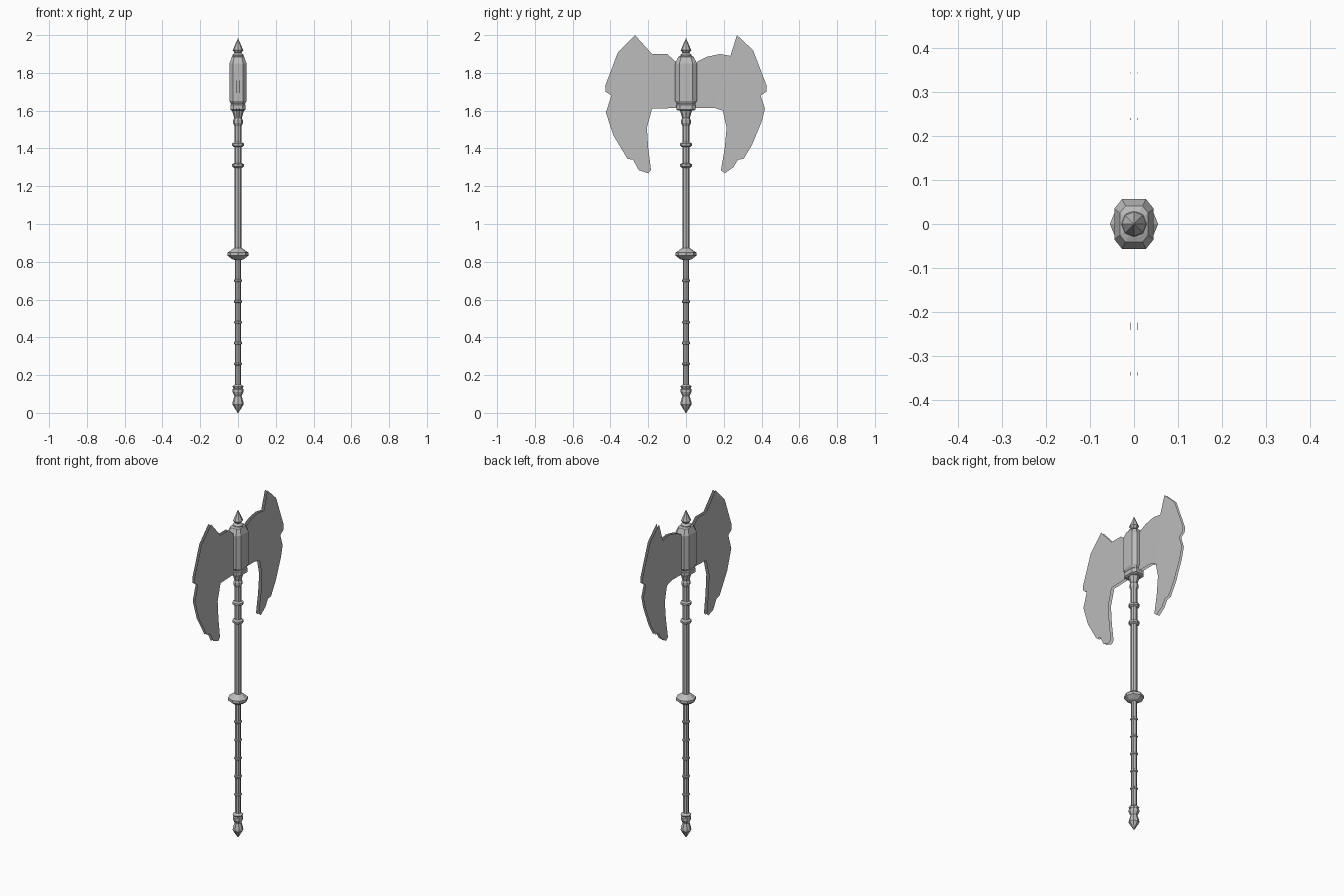
import bpy, bmesh
from math import cos, sin, pi

if "Cube" in bpy.data.objects:
    bpy.data.objects.remove(bpy.data.objects["Cube"])

steel = bpy.data.materials.new("grey_steel")
steel.use_nodes = True
GREY = (0.5, 0.5, 0.5, 1)
steel.diffuse_color = GREY
steel.node_tree.nodes["Principled BSDF"].inputs["Base Color"].default_value = GREY


def finish(bm, name):
    bmesh.ops.recalc_face_normals(bm, faces=bm.faces)
    mesh = bpy.data.meshes.new(name)
    bm.to_mesh(mesh)
    bm.free()
    mesh.materials.append(steel)
    obj = bpy.data.objects.new(name, mesh)
    bpy.context.collection.objects.link(obj)
    return obj


def stack(name, profile, section):
    """Loft a cross-section through (scale, height) pairs and cap both ends."""
    bm = bmesh.new()
    rings = [[bm.verts.new((x * r, y * r, z)) for x, y in section] for r, z in profile]
    n = len(section)
    for low, high in zip(rings, rings[1:]):
        for i in range(n):
            j = (i + 1) % n
            bm.faces.new((low[i], low[j], high[j], high[i]))
    bm.faces.new(rings[0])
    bm.faces.new(rings[-1])
    return finish(bm, name)


OCTAGON = [(cos(i * pi / 4), sin(i * pi / 4)) for i in range(8)]


def ring(name, z, radius, half, core):
    stack(name, [(core, z - half), (radius, z - half * 0.5),
                 (radius, z + half * 0.5), (core, z + half)], OCTAGON)


# Pommel and shaft
stack("pommel", [(0.002, 0), (0.03, 0.045), (0.028, 0.06), (0.019, 0.09),
                 (0.029, 0.11), (0.029, 0.125), (0.024, 0.13), (0.03, 0.14),
                 (0.017, 0.15)], OCTAGON)
stack("grip", [(0.016, 0.14), (0.016, 0.83)], OCTAGON)
stack("shaft", [(0.019, 0.83), (0.019, 1.62)], OCTAGON)
for k in range(5):
    ring("grip_ring", 0.26 + 0.11 * k, 0.021, 0.008, 0.016)
stack("collar", [(0.02, 0.81), (0.032, 0.815), (0.055, 0.832), (0.055, 0.848),
                 (0.032, 0.865), (0.02, 0.872)], OCTAGON)
for z in (1.31, 1.42):
    ring("shaft_ring", z, 0.031, 0.013, 0.019)
stack("neck", [(0.019, 1.52), (0.026, 1.535), (0.026, 1.55), (0.02, 1.56),
               (0.033, 1.605)], OCTAGON)

# Socket: a chamfered block, deeper along the blades
CHAMFERED = [(0.045, -0.035), (0.045, 0.035), (0.027, 0.057), (-0.027, 0.057),
             (-0.045, 0.035), (-0.045, -0.035), (-0.027, -0.057), (0.027, -0.057)]
stack("socket", [(0.72, 1.60), (0.9, 1.605), (0.9, 1.63), (0.82, 1.635), (1, 1.65),
                 (1, 1.85), (0.72, 1.885), (0.5, 1.89)], CHAMFERED)

# Spear point on top
stack("finial", [(0.03, 1.885), (0.03, 1.895), (0.017, 1.905), (0.028, 1.92),
                 (0.001, 1.982)], OCTAGON)

# Two blades: bevelled plates mirrored through their own thickness
REAR = [(0.03, 1.84), (0.06, 1.86), (0.11, 1.885), (0.18, 1.9), (0.235, 1.89),
        (0.27, 2.0), (0.355, 1.92), (0.428, 1.73), (0.425, 1.70), (0.395, 1.68),
        (0.418, 1.61), (0.40, 1.54), (0.35, 1.42), (0.305, 1.345), (0.275, 1.34),
        (0.25, 1.30), (0.205, 1.268), (0.185, 1.285), (0.205, 1.40),
        (0.215, 1.51), (0.195, 1.60), (0.15, 1.615), (0.03, 1.615)]
FRONT = [(-0.03, 1.84), (-0.055, 1.86), (-0.10, 1.9), (-0.18, 1.9), (-0.27, 2.0),
         (-0.36, 1.91), (-0.428, 1.73), (-0.425, 1.70), (-0.395, 1.68),
         (-0.424, 1.59), (-0.385, 1.47), (-0.31, 1.345), (-0.28, 1.34),
         (-0.25, 1.285), (-0.20, 1.268), (-0.185, 1.285), (-0.20, 1.40),
         (-0.207, 1.51), (-0.18, 1.61), (-0.03, 1.615)]


def blade(name, outline):
    bm = bmesh.new()
    face = bm.faces.new([bm.verts.new((0, y, z)) for y, z in outline])
    bmesh.ops.inset_region(bm, faces=[face], thickness=0.02, use_even_offset=False)
    for v in face.verts:
        v.co.x = 0.009 - 0.011 * max(0, abs(v.co.y) - 0.2)
    bmesh.ops.triangulate(bm, faces=[face])
    half = bm.faces[:] + bm.edges[:] + bm.verts[:]
    copy = bmesh.ops.duplicate(bm, geom=half)["geom"]
    for v in copy:
        if isinstance(v, bmesh.types.BMVert):
            v.co.x *= -1
    bmesh.ops.remove_doubles(bm, verts=bm.verts, dist=0.0001)
    finish(bm, name)


blade("rear_blade", REAR)
blade("front_blade", FRONT)
